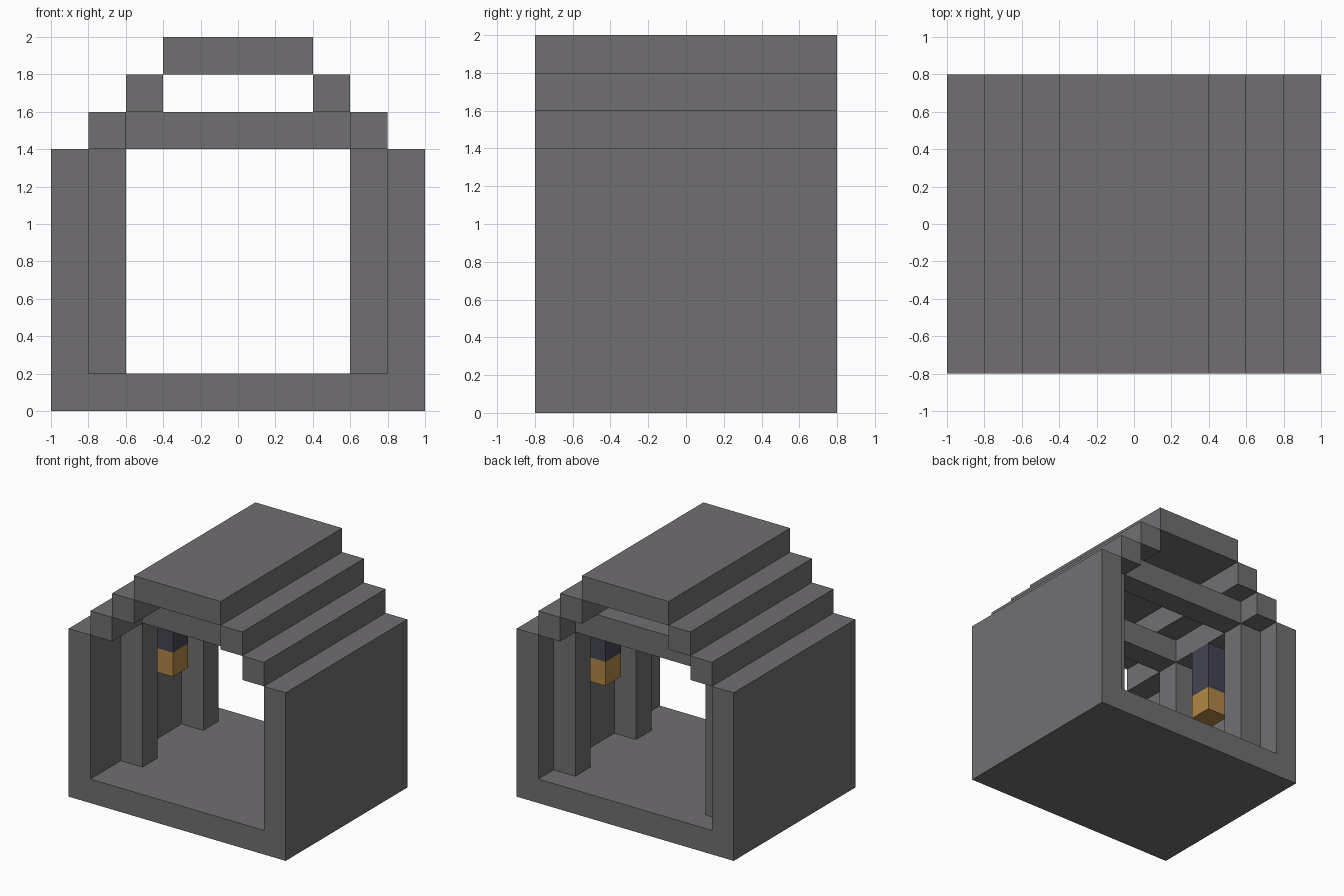
import bpy
import bmesh
from mathutils import Vector

cube = bpy.data.objects.get("Cube")
if cube:
    bpy.data.objects.remove(cube, do_unlink=True)


def material(name, colour):
    mat = bpy.data.materials.new(name)
    mat.use_nodes = True
    mat.diffuse_color = (*colour, 1)
    mat.node_tree.nodes["Principled BSDF"].inputs["Base Color"].default_value = (*colour, 1)
    return mat


STONE = material("grey stone", (0.165, 0.159, 0.168))
AMBER = material("amber glow", (0.445, 0.246, 0.061))
IRON = material("dark iron", (0.058, 0.058, 0.084))

U = 0.2       # block size
HALF = 0.8    # half the depth


def finish(name, bm, mat):
    bmesh.ops.recalc_face_normals(bm, faces=bm.faces)
    mesh = bpy.data.meshes.new(name)
    bm.to_mesh(mesh)
    bm.free()
    mesh.materials.append(mat)
    obj = bpy.data.objects.new(name, mesh)
    bpy.context.collection.objects.link(obj)


def box(name, x, y, z, mat=STONE):
    """Box from (low, high) ranges along each axis."""
    low, high = map(Vector, zip(x, y, z))
    bm = bmesh.new()
    bmesh.ops.create_cube(bm, size=1)
    bmesh.ops.scale(bm, vec=high - low, verts=bm.verts)
    bmesh.ops.translate(bm, vec=(low + high) / 2, verts=bm.verts)
    finish(name, bm, mat)


def pair(name, x, y, z, mat=STONE):
    """The same box on both sides."""
    box("left_" + name, x, y, z, mat)
    box("right_" + name, (-x[1], -x[0]), y, z, mat)


# Floor and side walls as one extruded U profile
outline = [(-1, 0), (1, 0), (1, 1.4), (0.8, 1.4), (0.8, U), (-0.8, U), (-0.8, 1.4), (-1, 1.4)]
bm = bmesh.new()
face = bm.faces.new([bm.verts.new((x, -HALF, z)) for x, z in outline])
extruded = bmesh.ops.extrude_face_region(bm, geom=[face], use_keep_orig=True)["geom"]
bmesh.ops.translate(bm, vec=(0, 2 * HALF, 0),
                    verts=[v for v in extruded if isinstance(v, bmesh.types.BMVert)])
finish("floor_and_walls", bm, STONE)

# Stepped roof
depth = (-HALF, HALF)
pair("lower_roof_step", (0.6, 0.8), depth, (1.4, 1.6))
pair("upper_roof_step", (0.4, 0.6), depth, (1.6, 1.8))
box("roof_cap", (-0.4, 0.4), depth, (1.8, 2))

# Pillars carrying the cross beams
for label, y in (("front", -0.4), ("back", 0.4)):
    pair(label + "_pillar", (0.6, 0.8), (y, y + U), (U, 1.4))
    box(label + "_cross_beam", (-0.6, 0.6), (y, y + U), (1.4, 1.6))

# Lanterns hanging from the lower roof steps
pair("lantern_hanger", (0.6, 0.8), (0, U), (1, 1.4), IRON)
pair("lantern_glow", (0.6, 0.8), (0, U), (0.8, 1), AMBER)
